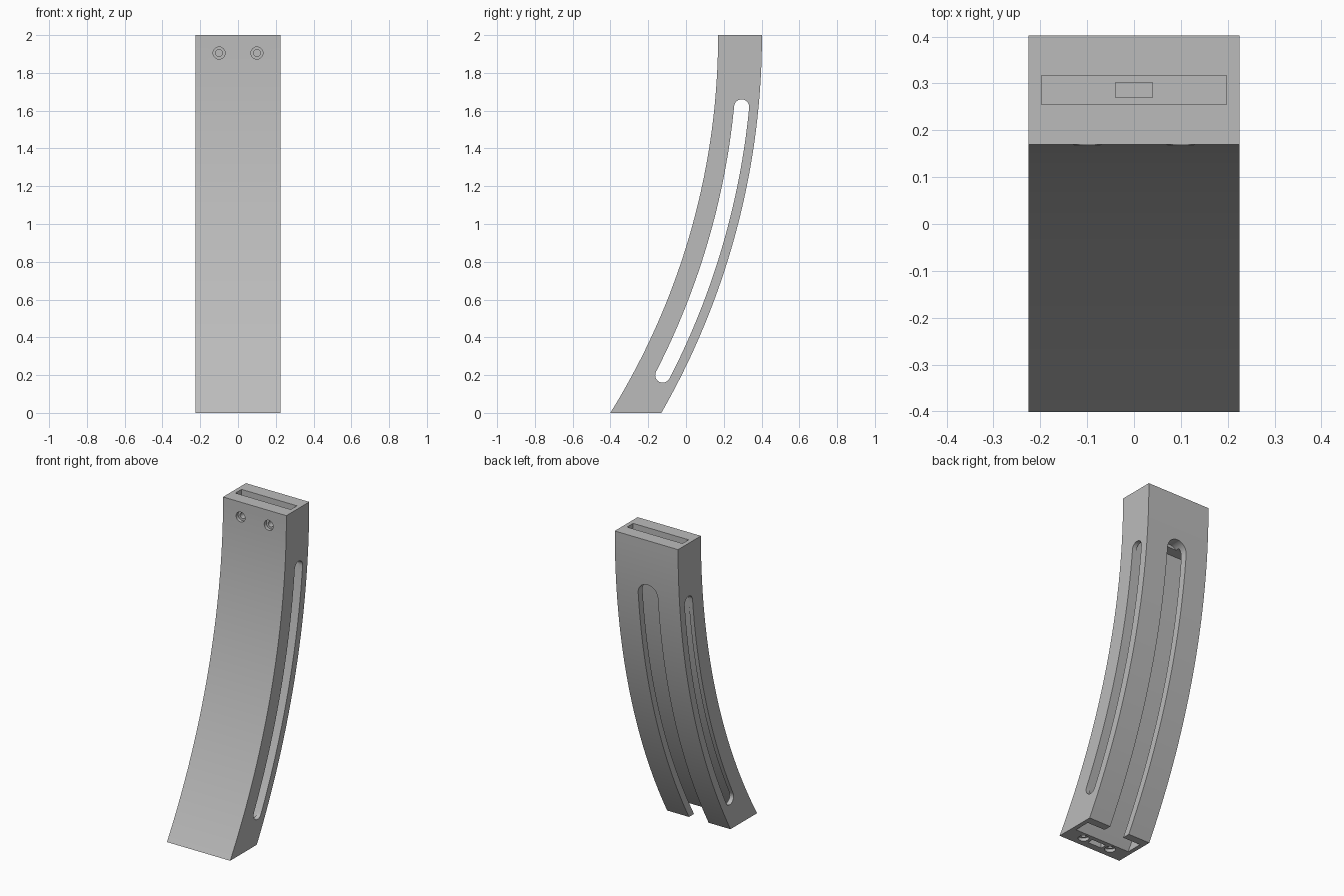
import bpy, bmesh, math
from math import sin, cos, pi, sqrt, asin
from mathutils import Matrix

# Remove the default cube
old = bpy.data.objects.get("Cube")
if old:
    bpy.data.objects.remove(old, do_unlink=True)

# Curvature centre in the side plane, and main radii of the curved body
CY, CZ = -3.62, 2.0
R_FRONT, R_BACK = 3.79, 4.022
WIDTH = 0.45

grey = bpy.data.materials.new("mid grey")
grey.use_nodes = True
COLOUR = (0.5, 0.5, 0.5, 1)
grey.diffuse_color = COLOUR
grey.node_tree.nodes["Principled BSDF"].inputs["Base Color"].default_value = COLOUR


def finish(bm, name):
    """Turn a closed bmesh outward and make it an object."""
    bm.normal_update()
    if bm.calc_volume(signed=True) < 0:
        bmesh.ops.reverse_faces(bm, faces=bm.faces[:])
    mesh = bpy.data.meshes.new(name)
    bm.to_mesh(mesh)
    bm.free()
    mesh.materials.append(grey)
    ob = bpy.data.objects.new(name, mesh)
    bpy.context.collection.objects.link(ob)
    return ob


def prism(name, profile, half):
    """Closed solid from a (y, z) outline, spanning x from -half to half."""
    bm = bmesh.new()
    a = [bm.verts.new((-half, y, z)) for y, z in profile]
    b = [bm.verts.new((half, y, z)) for y, z in profile]
    bm.faces.new(a[::-1])
    bm.faces.new(b)
    for i in range(len(a)):
        bm.faces.new((a[i - 1], a[i], b[i], b[i - 1]))
    return finish(bm, name)


def band(name, r0, r1, z0, z1, half, n=48):
    """Curved bar between two radii, cut level at z0 and z1."""
    def arc(r):
        zs = [z0 + (z1 - z0) * i / n for i in range(n + 1)]
        return [(CY + sqrt(r * r - (CZ - z) ** 2), z) for z in zs]
    return prism(name, arc(r0) + arc(r1)[::-1], half)


def round_slot(name, r, rad, z0, z1, half, n=48, m=12):
    """Curved slot with round ends, its end centres at heights z0 and z1."""
    a0, a1 = asin((CZ - z1) / r), asin((CZ - z0) / r)

    def polar(rr, a, y=CY, z=CZ):
        return (y + rr * cos(a), z - rr * sin(a))
    angles = [a0 + (a1 - a0) * i / n for i in range(n + 1)]
    turns = [pi * i / m for i in range(1, m)]
    pts = [polar(r + rad, a) for a in angles]
    pts += [polar(rad, a1 + t, *polar(r, a1)) for t in turns]
    pts += [polar(r - rad, a) for a in reversed(angles)]
    pts += [polar(rad, a0 + pi + t, *polar(r, a0)) for t in turns]
    return prism(name, pts, half)


def box(name, size, at):
    bm = bmesh.new()
    bmesh.ops.create_cube(bm, size=1, matrix=Matrix.Translation(at) @ Matrix.Diagonal((*size, 1)))
    return finish(bm, name)


def rod(name, rad, length, at, axis="Z", n=24):
    bm = bmesh.new()
    turn = Matrix.Rotation(pi / 2, 4, "X") if axis == "Y" else Matrix.Identity(4)
    bmesh.ops.create_cone(bm, cap_ends=True, segments=n, radius1=rad, radius2=rad,
                          depth=length, matrix=Matrix.Translation(at) @ turn)
    return finish(bm, name)


def cut(target, cutter):
    mod = target.modifiers.new("cut", "BOOLEAN")
    mod.operation, mod.solver, mod.object = "DIFFERENCE", "EXACT", cutter
    bpy.context.view_layer.objects.active = target
    bpy.ops.object.modifier_apply(modifier=mod.name)
    bpy.data.objects.remove(cutter, do_unlink=True)


# Curved body
body = band("curved_body", R_FRONT, R_BACK, 0, 2, WIDTH / 2)

# Inner channel, open at the bottom
cut(body, band("channel", 3.887, 3.978, -0.1, 1.69, 0.197))
# Side windows with round ends
cut(body, round_slot("side_window", 3.933, 0.04, 0.2, 1.62, 0.3))
# Back opening: straight part and arched top
cut(body, band("back_opening", 3.93, 4.15, -0.1, 1.64, 0.07))
cut(body, rod("back_arch", 0.07, 0.2, (0, 0.42, 1.64), "Y", 32))

# Top pocket with a smaller recess in its floor
cut(body, box("top_pocket", (0.394, 0.062, 0.4), (0, 0.286, 2.0)))
cut(body, box("floor_recess", (0.08, 0.032, 0.2), (0, 0.286, 1.85)))

# Screw holes: front near the top, and under the front wall
for x in (-0.1, 0.1):
    cut(body, rod("front_counterbore", 0.032, 0.06, (x, 0.16, 1.905), "Y"))
    cut(body, rod("front_hole", 0.018, 0.15, (x, 0.2, 1.905), "Y"))
    cut(body, rod("bottom_counterbore", 0.032, 0.04, (x, -0.335, 0)))
    cut(body, rod("bottom_hole", 0.018, 0.14, (x, -0.335, 0)))
# Slot between the bottom holes
cut(body, box("bottom_recess", (0.1, 0.04, 0.06), (0, -0.335, 0)))

# Smooth shading with sharp edges kept
bpy.ops.object.select_all(action="DESELECT")
body.select_set(True)
bpy.context.view_layer.objects.active = body
bpy.ops.object.shade_smooth_by_angle(angle=math.radians(30))
